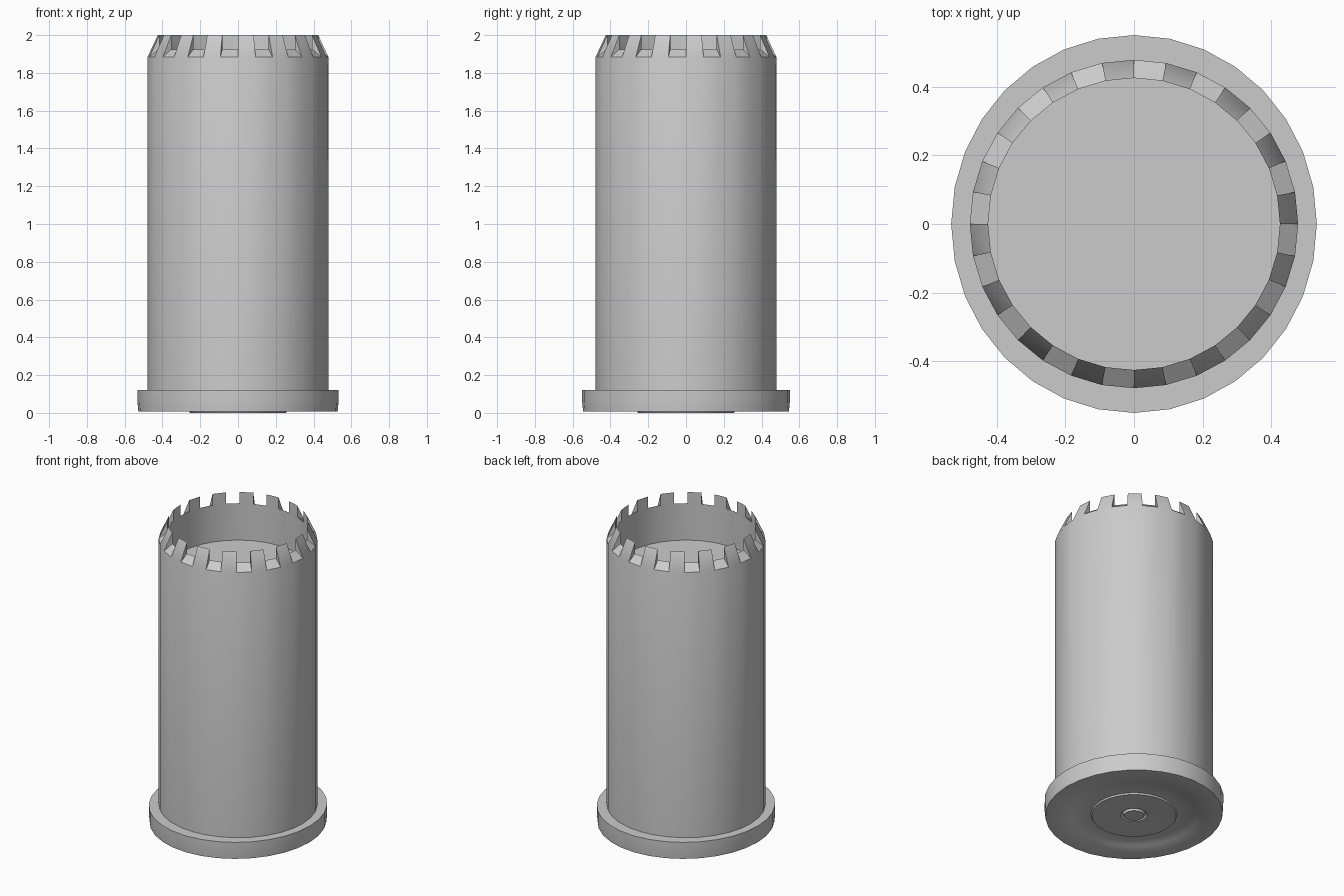
import bpy, bmesh
from math import sin, cos, pi

if "Cube" in bpy.data.objects:
    bpy.data.objects.remove(bpy.data.objects["Cube"])

N = 32           # sides all round
R, RI = 0.478, 0.425


def ring(bm, rx, z, ry=None):
    ry = rx if ry is None else ry
    zf = z if callable(z) else (lambda i: z)
    return [bm.verts.new((rx * cos(2 * pi * i / N), ry * sin(2 * pi * i / N), zf(i)))
            for i in range(N)]


def bridge(bm, a, b):
    for i in range(N):
        j = (i + 1) % N
        bm.faces.new((a[i], a[j], b[j], b[i]))


def finish(bm, name, angle):
    bmesh.ops.recalc_face_normals(bm, faces=bm.faces)
    me = bpy.data.meshes.new(name)
    bm.to_mesh(me)
    bm.free()
    ob = bpy.data.objects.new(name, me)
    bpy.context.collection.objects.link(ob)
    bpy.ops.object.select_all(action='DESELECT')
    ob.select_set(True)
    bpy.context.view_layer.objects.active = ob
    bpy.ops.object.shade_smooth_by_angle(angle=angle)
    return ob


# tube wall with a toothed, inward-sloping mouth and a closed floor inside
bm = bmesh.new()
base = ring(bm, R, 0.11)
lip = ring(bm, R, 1.885)
low = ring(bm, RI, 1.925)
high = ring(bm, RI, 2.0)
floor = ring(bm, RI, 1.68)
bridge(bm, base, lip)
bridge(bm, low, floor)
bm.faces.new(floor)
bm.faces.new(base)
for i in range(N):
    j = (i + 1) % N
    if i % 2 == 0:
        # tooth: sloping face, inner face and two cheeks
        bm.faces.new((lip[i], lip[j], high[j], high[i]))
        bm.faces.new((low[i], low[j], high[j], high[i]))
        bm.faces.new((lip[i], high[i], low[i]))
        bm.faces.new((lip[j], high[j], low[j]))
    else:
        bm.faces.new((lip[i], lip[j], low[j], low[i]))
finish(bm, "casing_tube", 0.7)

# base flange, slightly oval, with raised centre and a small nub
bm = bmesh.new()
profile = [(R - 0.02, 0.12), (0.55, 0.12), (0.55, 0.06), (0.545, 0.008),
           (0.39, 0.008), (0.385, 0.012), (0.26, 0.01), (0.255, 0.0),
           (0.08, 0.004), (0.067, 0.02)]
rings = []
for r, z in profile:
    rings.append(ring(bm, r * 0.968 if r > 0.5 else r, z, r))
for a, b in zip(rings, rings[1:]):
    bridge(bm, a, b)
nub = ring(bm, 0.06, 0.0)
bridge(bm, rings[-1], nub)
bm.faces.new(nub)
bm.faces.new(rings[0])
finish(bm, "base_flange", 0.7)
